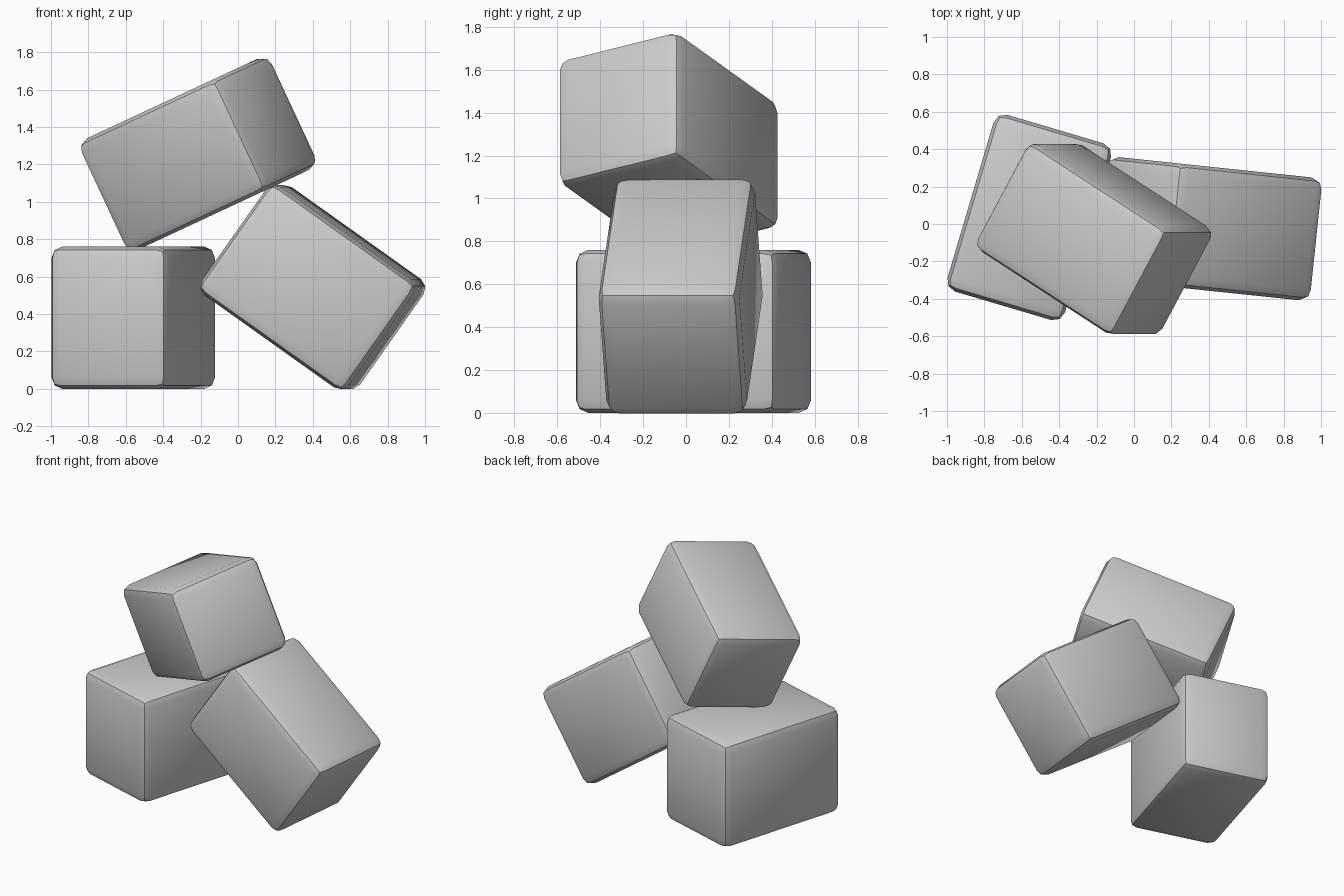
import bpy, bmesh
from math import radians
from mathutils import Matrix, Vector

if "Cube" in bpy.data.objects:
    bpy.data.objects.remove(bpy.data.objects["Cube"])

BEVEL = 0.06


def rot(deg, axis):
    return Matrix.Rotation(radians(deg), 4, axis)


def block(name, size, centre, rotation):
    """Box with softly rounded edges, rotated about its centre."""
    bm = bmesh.new()
    bmesh.ops.create_cube(bm, size=1.0)
    bmesh.ops.scale(bm, vec=Vector(size), verts=bm.verts)
    bmesh.ops.bevel(bm, geom=bm.edges[:], offset=BEVEL, offset_type='OFFSET',
                    segments=2, profile=0.5, affect='EDGES')
    bmesh.ops.recalc_face_normals(bm, faces=bm.faces)
    mesh = bpy.data.meshes.new(name)
    bm.to_mesh(mesh)
    bm.free()
    obj = bpy.data.objects.new(name, mesh)
    bpy.context.collection.objects.link(obj)
    obj.matrix_world = Matrix.Translation(centre) @ rotation
    bpy.ops.object.select_all(action='DESELECT')
    obj.select_set(True)
    bpy.context.view_layer.objects.active = obj
    bpy.ops.object.shade_smooth_by_angle(angle=radians(30))
    return obj


# upright block on the left
block("standing_block", (0.655, 0.985, 0.76), (-0.56, 0.035, 0.38), rot(-16.5, 'Z'))
# block leaning on the right, resting on one edge
block("leaning_block", (0.97, 0.66, 0.71), (0.40, -0.025, 0.543),
      rot(-6, 'Z') @ rot(35.3, 'Y'))
# tilted block lying across the other two
block("top_block", (0.965, 0.665, 0.655), (-0.213, -0.08, 1.255),
      rot(-25, 'Y') @ rot(-30.5, 'Z'))
